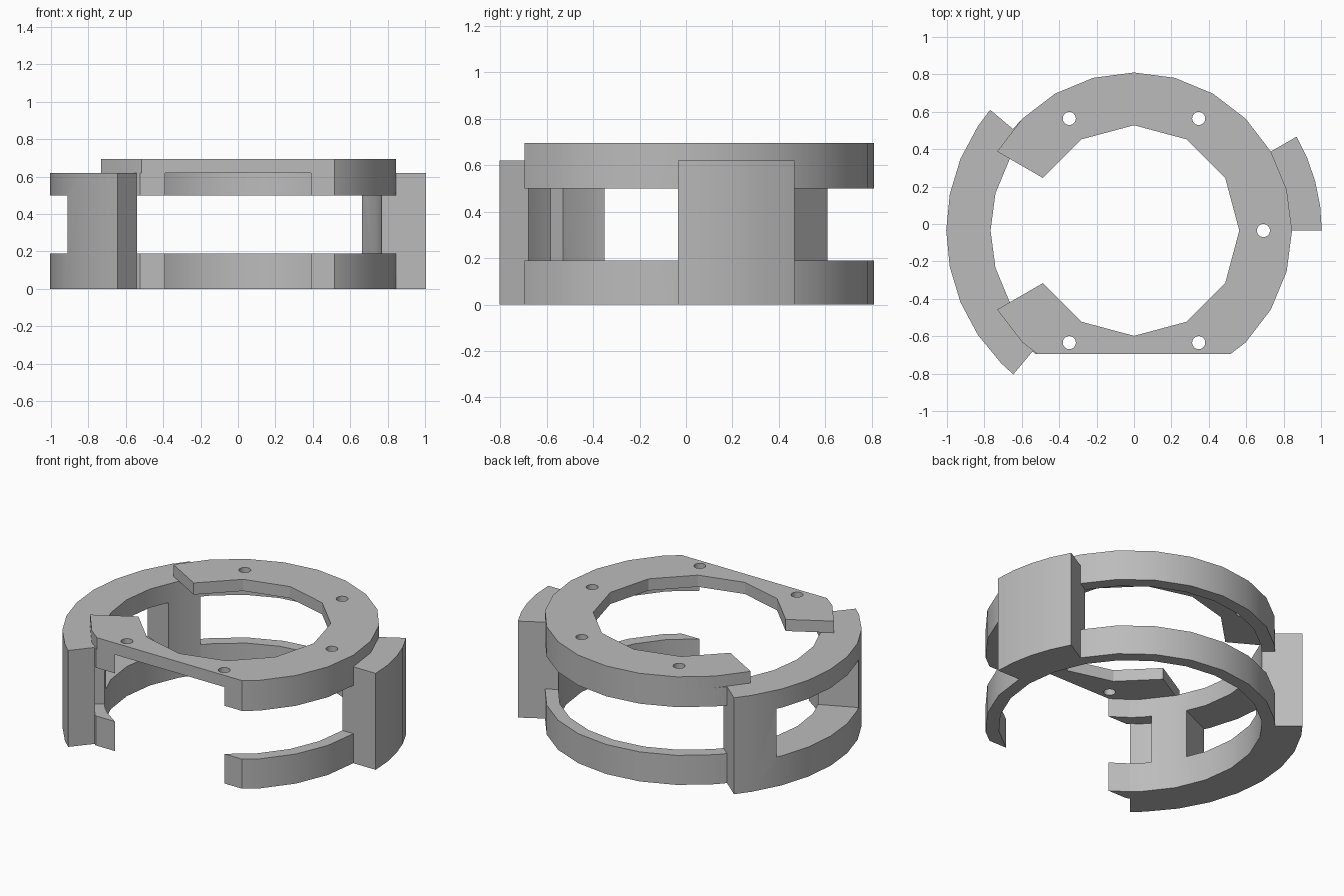
import bpy, bmesh
from math import sin, cos, radians, floor
from mathutils import Matrix, Vector

if "Cube" in bpy.data.objects:
    bpy.data.objects.remove(bpy.data.objects["Cube"])

CY = -0.035                                # ring axis position in y
INNER, OUTER, GUARD = 0.767, 0.845, 1.004  # wall radii
SILL, LINTEL, RIM, TOP = 0.19, 0.5, 0.62, 0.695

grey = bpy.data.materials.new("plain grey")
grey.use_nodes = True
grey.diffuse_color = (0.5, 0.5, 0.5, 1)
grey.node_tree.nodes["Principled BSDF"].inputs["Base Color"].default_value = (0.5, 0.5, 0.5, 1)


def make_object(name, bm):
    bmesh.ops.recalc_face_normals(bm, faces=bm.faces)
    mesh = bpy.data.meshes.new(name)
    bm.to_mesh(mesh)
    bm.free()
    mesh.materials.append(grey)
    obj = bpy.data.objects.new(name, mesh)
    bpy.context.collection.objects.link(obj)
    return obj


def arc(radius, start, end, step):
    """Points on a faceted arc, with corners on multiples of the step."""
    angles, a = [start], (floor(start / step) + 1) * step
    while a < end - 0.01:
        angles.append(a)
        a += step
    angles.append(end)
    return [(radius * cos(radians(a)), CY + radius * sin(radians(a))) for a in angles]


def sector(name, r0, r1, start, end, z0, z1, step0=15, step1=15):
    """Solid slice of a ring between two radii, angles and heights."""
    outline = arc(r1, start, end, step1) + arc(r0, start, end, step0)[::-1]
    bm = bmesh.new()
    face = bm.faces.new([bm.verts.new((x, y, z0)) for x, y in outline])
    top = bmesh.ops.extrude_face_region(bm, geom=[face])["geom"]
    bmesh.ops.translate(bm, vec=(0, 0, z1 - z0),
                        verts=[v for v in top if isinstance(v, bmesh.types.BMVert)])
    return make_object(name, bm)


def front_cutter():
    bm = bmesh.new()
    bmesh.ops.create_cube(bm, size=1, matrix=Matrix.Translation((0, -1.195, 0.4))
                          @ Matrix.Diagonal((3, 1, 2, 1)))
    return make_object("front_cutter", bm)


def hole_cutter(angle):
    spot = Vector((0.692 * cos(radians(angle)), CY + 0.692 * sin(radians(angle)), 0.65))
    bm = bmesh.new()
    bmesh.ops.create_cone(bm, cap_ends=True, segments=24, radius1=0.035, radius2=0.035,
                          depth=0.4, matrix=Matrix.Translation(spot))
    return make_object("hole_cutter", bm)


def cut(obj, cutters):
    for cutter in cutters:
        cutter.hide_render = True
        mod = obj.modifiers.new("cut", "BOOLEAN")
        mod.operation, mod.solver, mod.object = "DIFFERENCE", "EXACT", cutter
        bpy.context.view_layer.objects.active = obj
        bpy.ops.object.modifier_apply(modifier=mod.name)
        bpy.data.objects.remove(cutter)


# Ring wall with two wide windows and a flat front
ring = sector("ring_wall", INNER, OUTER, -130, 140, 0, RIM)
cut(ring, [front_cutter(),
           sector("back_window", 0.7, 1.1, 30, 146, SILL, LINTEL),
           sector("front_window", 0.7, 1.1, -136, 0, SILL, LINTEL)])

# Thick guard on the -x side, with a window and a step inside its front post
guard = sector("side_guard", INNER, GUARD, 140, 230, 0, RIM, step1=11.25)
cut(guard, [sector("guard_window", 0.6, 1.2, 155.5, 204.5, SILL, LINTEL),
            sector("post_step", 0.6, OUTER, 220.5, 236, SILL, LINTEL)])

# Block on the +x side
block = sector("side_block", OUTER, GUARD, 0, 30, 0, RIM, step1=7.5)

# Top plate with an open side, a twelve-sided bore and bolt holes
plate = sector("top_plate", 0.563, OUTER, -150, 150, RIM, TOP, step0=30)
cut(plate, [front_cutter()] + [hole_cutter(a) for a in (0, 60, 120, 240, 300)])

# Smooth the curved walls, keep corners sharp
bpy.ops.object.select_all(action="DESELECT")
for obj in (ring, guard, block, plate):
    obj.select_set(True)
bpy.context.view_layer.objects.active = plate
bpy.ops.object.shade_smooth_by_angle(angle=radians(22))
